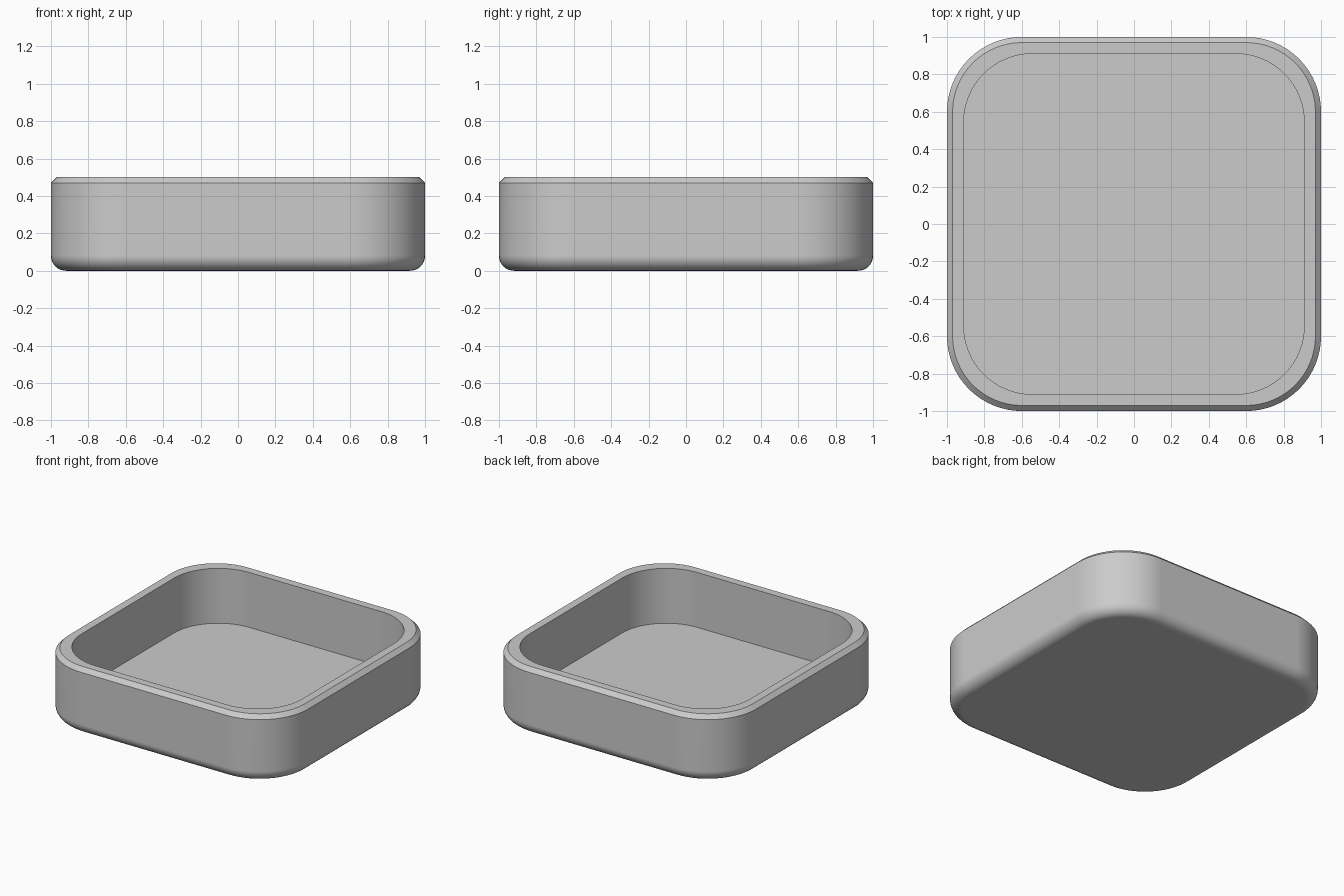
import bpy
import bmesh
from math import cos, sin, pi, radians

cube = bpy.data.objects.get("Cube")
if cube:
    bpy.data.objects.remove(cube, do_unlink=True)

HEIGHT = 0.5
CHAMFER = 0.03
FILLET = 0.08
FLOOR = 0.09
CORNER_STEPS = 16
FILLET_STEPS = 8


def rounded_square(bm, half, radius, z):
    """Ring of vertices around a square with round corners."""
    ring = []
    for corner in range(4):
        mid = corner * pi / 2 + pi / 4
        cx = (half - radius) * (1 if cos(mid) > 0 else -1)
        cy = (half - radius) * (1 if sin(mid) > 0 else -1)
        for i in range(CORNER_STEPS + 1):
            a = (corner + i / CORNER_STEPS) * pi / 2
            ring.append(bm.verts.new((cx + radius * cos(a), cy + radius * sin(a), z)))
    return ring


# Section from the underside, up the outer wall, over the rim, down to the floor:
# (half width, corner radius, height)
section = []
for i in range(FILLET_STEPS + 1):
    a = i / FILLET_STEPS * pi / 2
    inset = FILLET * (1 - sin(a))
    section.append((1 - inset, 0.4 - inset, FILLET * (1 - cos(a))))
section += [
    (1, 0.4, HEIGHT - CHAMFER),
    (1 - CHAMFER, 0.4 - CHAMFER, HEIGHT),
    (0.91, 0.365, HEIGHT),
    (0.91, 0.365, FLOOR),
]

# Tray body: bridge the rings, then close the underside and the floor
bm = bmesh.new()
rings = [rounded_square(bm, *row) for row in section]
for low, high in zip(rings, rings[1:]):
    for i in range(len(low)):
        j = (i + 1) % len(low)
        bm.faces.new((low[i], low[j], high[j], high[i]))
bm.faces.new(rings[0][::-1])
bm.faces.new(rings[-1])
bmesh.ops.recalc_face_normals(bm, faces=bm.faces)
mesh = bpy.data.meshes.new("tray")
bm.to_mesh(mesh)
bm.free()
tray = bpy.data.objects.new("tray", mesh)
bpy.context.collection.objects.link(tray)

# Plain grey finish
grey = bpy.data.materials.new("light grey")
grey.use_nodes = True
colour = (0.6, 0.6, 0.6, 1)
grey.diffuse_color = colour
grey.node_tree.nodes["Principled BSDF"].inputs["Base Color"].default_value = colour
mesh.materials.append(grey)

# Smooth walls and fillet, crisp rim and floor edges, flat large faces
bpy.ops.object.select_all(action="DESELECT")
tray.select_set(True)
bpy.context.view_layer.objects.active = tray
bpy.ops.object.shade_smooth_by_angle(angle=radians(30))
weighted = tray.modifiers.new("flat large faces", "WEIGHTED_NORMAL")
weighted.keep_sharp = True
